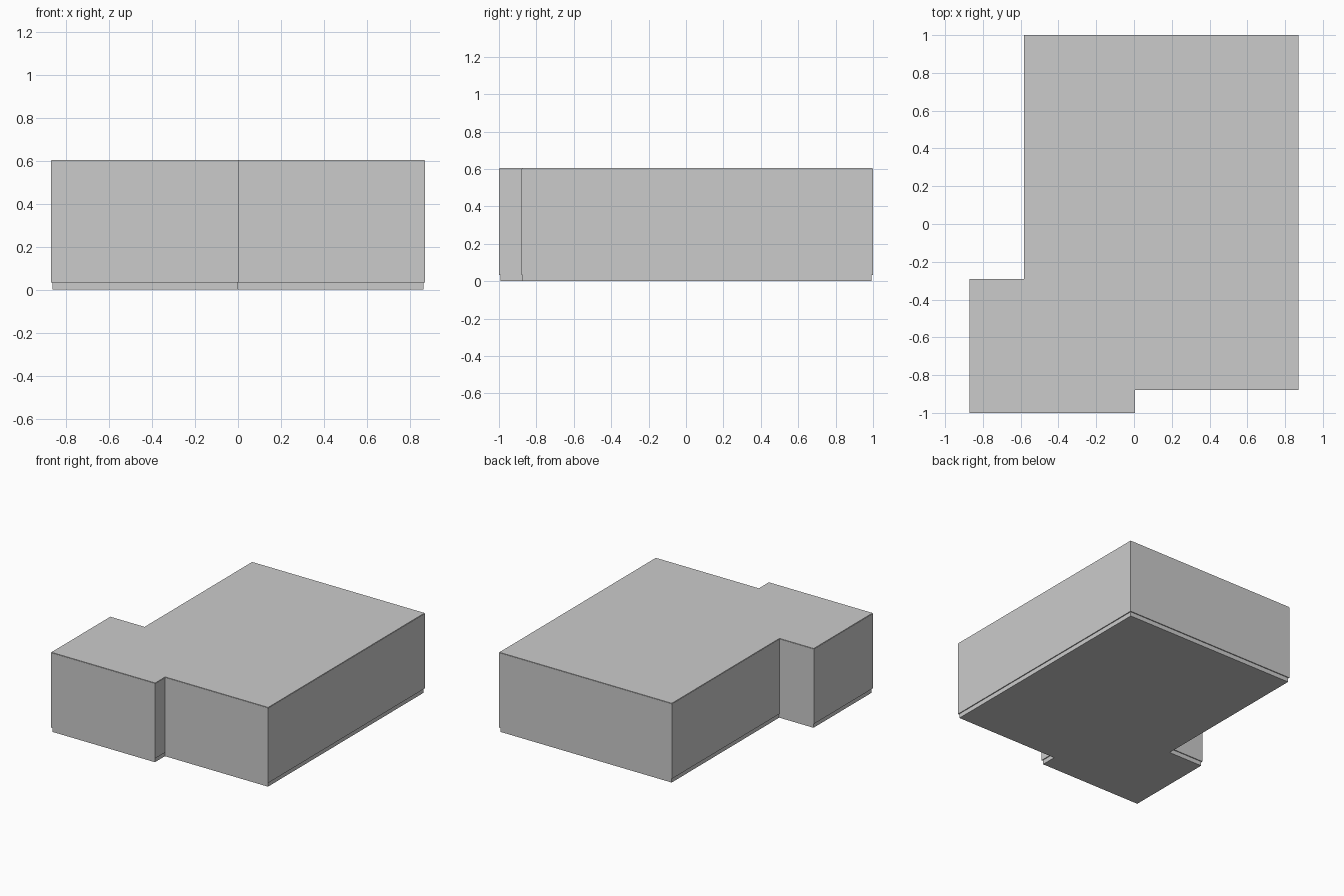
import bpy, bmesh
from mathutils import Vector

if "Cube" in bpy.data.objects:
    bpy.data.objects.remove(bpy.data.objects["Cube"])

# Building footprint, counter-clockwise
PLAN = [(-0.87, -1.0), (0.005, -1.0), (0.005, -0.88), (0.87, -0.88),
        (0.87, 1.0), (-0.582, 1.0), (-0.582, -0.29), (-0.87, -0.29)]


def inset_plan(points, amount):
    """Move every wall of a right-angled plan inward by the same amount."""
    result = []
    for i, p in enumerate(points):
        p = Vector(p)
        a = (p - Vector(points[i - 1])).normalized()
        b = (Vector(points[(i + 1) % len(points)]) - p).normalized()
        result.append(p + amount * (Vector((-a.y, a.x)) + Vector((-b.y, b.x))))
    return result


def slab(name, z0, z1, inset=0.0):
    """Extrude the footprint between two heights."""
    bm = bmesh.new()
    face = bm.faces.new([bm.verts.new((x, y, z0)) for x, y in inset_plan(PLAN, inset)])
    top = bmesh.ops.extrude_face_region(bm, geom=[face], use_keep_orig=True)["geom"]
    bmesh.ops.translate(bm, vec=(0, 0, z1 - z0),
                        verts=[g for g in top if isinstance(g, bmesh.types.BMVert)])
    bmesh.ops.recalc_face_normals(bm, faces=bm.faces)
    mesh = bpy.data.meshes.new(name)
    bm.to_mesh(mesh)
    bm.free()
    obj = bpy.data.objects.new(name, mesh)
    bpy.context.collection.objects.link(obj)
    return obj


# Recessed plinth, main walls, thin roof sheet
slab("plinth", 0.0, 0.033, inset=0.007)
slab("walls", 0.033, 0.601)
slab("roof", 0.601, 0.605, inset=0.002)
